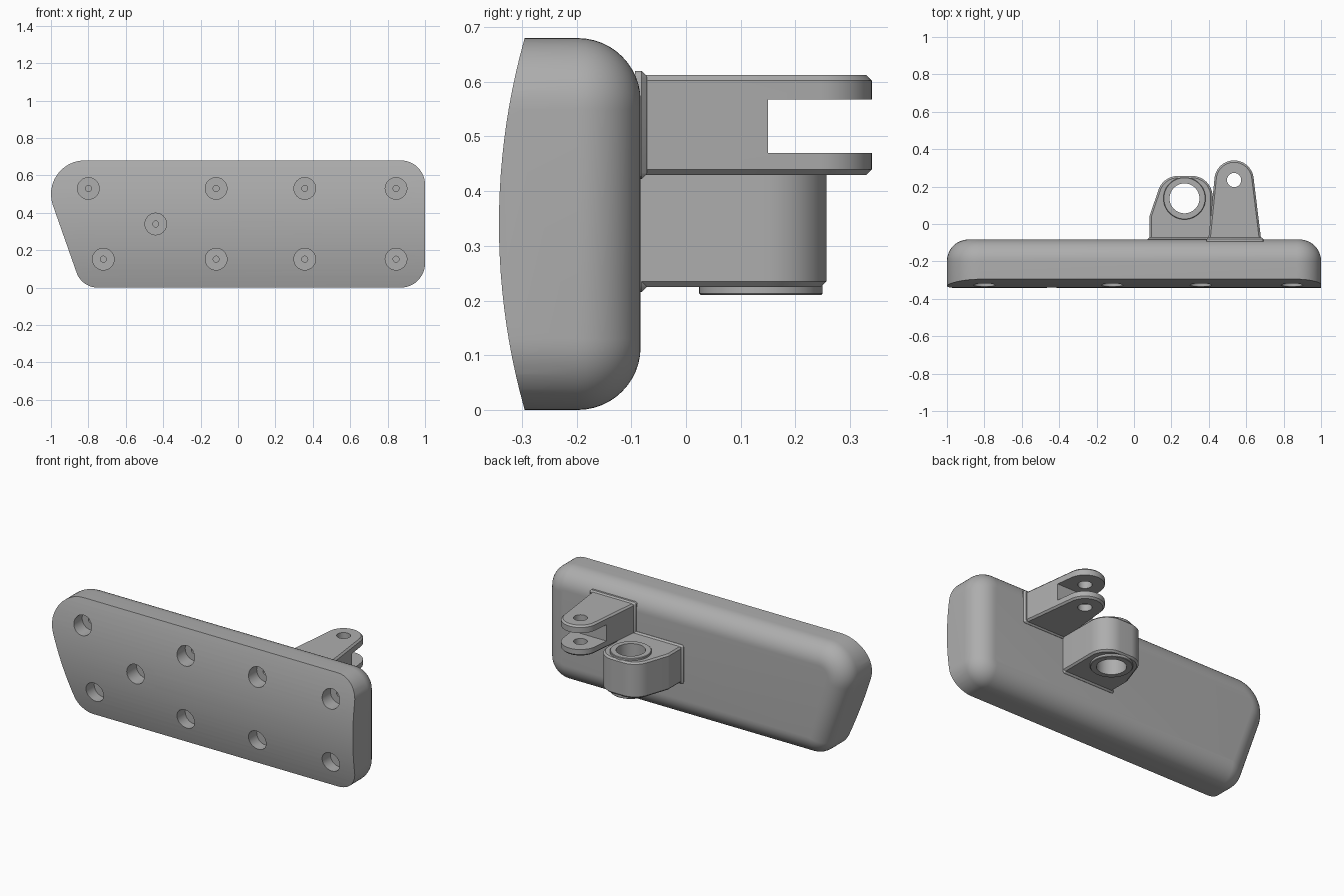
import bpy, bmesh
from math import atan2, acos, hypot, cos, sin, pi, radians
from mathutils import Vector

cube = bpy.data.objects.get("Cube")
if cube:
    bpy.data.objects.remove(cube, do_unlink=True)

metal = bpy.data.materials.new("plain_grey")
metal.use_nodes = True
GREY = (0.42, 0.42, 0.42, 1.0)
metal.diffuse_color = GREY
metal.node_tree.nodes["Principled BSDF"].inputs["Base Color"].default_value = GREY


def outline(circles, inset, steps):
    """Belt line around counter-clockwise circles (u, v, r), shrunk by inset."""
    count = len(circles)
    if count == 1:
        u, v, r = circles[0]
        turn = [2 * pi * i / steps for i in range(steps)]
        return [(u + (r - inset) * cos(a), v + (r - inset) * sin(a)) for a in turn]
    normals = []
    for i, (u, v, r) in enumerate(circles):
        u2, v2, r2 = circles[(i + 1) % count]
        du, dv = u2 - u, v2 - v
        normals.append(atan2(dv, du) - acos((r - r2) / hypot(du, dv)))
    points = []
    for i, (u, v, r) in enumerate(circles):
        start = normals[i - 1]
        sweep = (normals[i] - start) % (2 * pi)
        for k in range(steps + 1):
            a = start + sweep * k / steps
            points.append((u + (r - inset) * cos(a), v + (r - inset) * sin(a)))
    return points


def loft(name, circles, rings, axis="Z", steps=12):
    """Solid through rings of (position along axis, inset)."""
    bm = bmesh.new()
    loops = []
    for h, inset in rings:
        pts = outline(circles, inset, steps)
        loops.append([bm.verts.new((u, v, h) if axis == "Z" else
                                   (u, h, v) if axis == "Y" else (h, u, v))
                      for u, v in pts])
    n = len(loops[0])
    for a, b in zip(loops, loops[1:]):
        for i in range(n):
            j = (i + 1) % n
            bm.faces.new((a[i], a[j], b[j], b[i]))
    bm.faces.new(loops[0])
    bm.faces.new(loops[-1])
    bmesh.ops.recalc_face_normals(bm, faces=bm.faces)
    mesh = bpy.data.meshes.new(name)
    bm.to_mesh(mesh)
    bm.free()
    mesh.materials.append(metal)
    obj = bpy.data.objects.new(name, mesh)
    bpy.context.collection.objects.link(obj)
    return obj


def combine(obj, other, operation):
    """Apply a boolean and drop the helper."""
    other.hide_render = True
    mod = obj.modifiers.new("cut", "BOOLEAN")
    mod.operation, mod.object, mod.solver = operation, other, "EXACT"
    bpy.ops.object.select_all(action="DESELECT")
    bpy.context.view_layer.objects.active = obj
    obj.select_set(True)
    bpy.ops.object.modifier_apply(modifier=mod.name)
    bpy.data.objects.remove(other, do_unlink=True)


def box_circles(u0, u1, v0, v1, r):
    return [(u0 + r, v0 + r, r), (u1 - r, v0 + r, r),
            (u1 - r, v1 - r, r), (u0 + r, v1 - r, r)]


def chamfered(bottom, top, c=0.01):
    return [(bottom, c), (bottom + c, 0), (top - c, 0), (top, c)]


# Pad: slanted plate with a rounded back edge
BACK, FILLET = -0.083, 0.115
pad_circles = [(-0.75, 0.12, 0.12), (0.87, 0.13, 0.13),
               (0.87, 0.55, 0.13), (-0.82, 0.50, 0.18)]
turns = [pi / 2 * i / 12 for i in range(13)]
pad_rings = [(-0.4, 0)] + [(BACK - FILLET * (1 - sin(a)), FILLET * (1 - cos(a)))
                           for a in turns]
pad = loft("pad", pad_circles, pad_rings, "Y")

# Gently bowed front face
CURVE = 1.253
bow = loft("bow_cutter", [(CURVE - 0.342, 0.34, CURVE)], [(-1.5, 0), (1.5, 0)], "X", 256)
combine(pad, bow, "INTERSECT")

# Counterbored screw holes
holes = [(x, z) for x in (-0.117, 0.357, 0.845) for z in (0.152, 0.53)]
holes += [(-0.80, 0.53), (-0.72, 0.152), (-0.44, 0.34)]
for x, z in holes:
    cutter = loft("screw_cutter", [(x, z, 0.058)],
                  [(-0.45, 0), (-0.25, 0), (-0.25, 0.042), (-0.2, 0.042)], "Y", 32)
    combine(pad, cutter, "DIFFERENCE")

# Forked lug with slot and pin hole
fork = loft("fork_lug", [(0.41, -0.11, 0.015), (0.668, -0.11, 0.015),
                         (0.535, 0.235, 0.105)], chamfered(0.43, 0.612), steps=24)
slot = loft("slot_cutter", box_circles(0.3, 0.8, 0.15, 0.5, 0.002),
            [(0.47, 0), (0.568, 0)], steps=1)
combine(fork, slot, "DIFFERENCE")
combine(fork, loft("pin_cutter", [(0.535, 0.235, 0.038)], [(0.3, 0), (0.8, 0)], steps=32),
        "DIFFERENCE")

# Boss block beside the fork
boss = loft("boss", [(0.098, -0.11, 0.015), (0.405, -0.11, 0.015), (0.31, 0.147, 0.11),
                     (0.235, 0.147, 0.11), (0.098, 0.04, 0.015)],
            chamfered(0.225, 0.44), steps=16)
combine(boss, loft("bore_cutter", [(0.27, 0.137, 0.1)], [(0.1, 0), (0.6, 0)], steps=48),
        "DIFFERENCE")

# Bushing sleeve through the boss
bushing = loft("bushing", [(0.27, 0.137, 0.113)], chamfered(0.21, 0.453, 0.003), steps=48)
combine(bushing, loft("bore_cutter", [(0.27, 0.137, 0.08)], [(0.1, 0), (0.6, 0)], steps=48),
        "DIFFERENCE")

# Weld skirts where the lugs meet the pad
skirt = [(BACK - 0.01, 0), (BACK + 0.002, 0), (BACK + 0.012, 0.01)]
fork_skirt = loft("fork_skirt", box_circles(0.387, 0.692, 0.422, 0.62, 0.012), skirt, "Y", 3)
boss_skirt = loft("boss_skirt", box_circles(0.073, 0.42, 0.216, 0.449, 0.012), skirt, "Y", 3)

for obj in (pad, fork, boss, bushing, fork_skirt, boss_skirt):
    bpy.ops.object.select_all(action="DESELECT")
    bpy.context.view_layer.objects.active = obj
    obj.select_set(True)
    bpy.ops.object.shade_smooth_by_angle(angle=radians(30))
